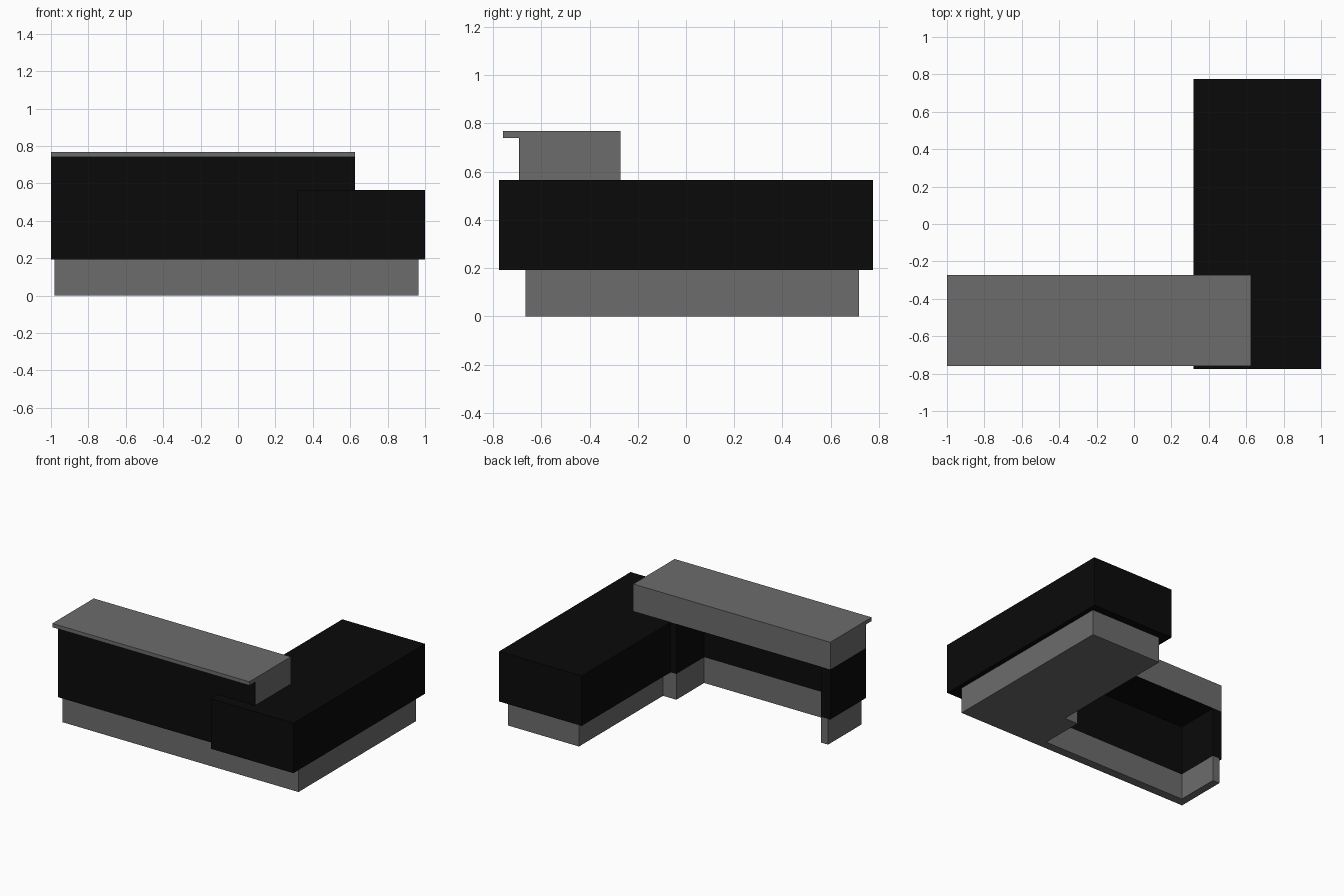
import bpy, bmesh
from mathutils import Vector

if "Cube" in bpy.data.objects:
    bpy.data.objects.remove(bpy.data.objects["Cube"])


def material(name, value):
    mat = bpy.data.materials.new(name)
    mat.diffuse_color = (value, value, value, 1)
    mat.use_nodes = True
    mat.node_tree.nodes["Principled BSDF"].inputs["Base Color"].default_value = mat.diffuse_color
    return mat


black = material("black_finish", 0.003)
grey = material("grey_finish", 0.15)


def extrude(name, points, direction, mat):
    """Solid made by pushing a flat outline along a direction."""
    bm = bmesh.new()
    face = bm.faces.new([bm.verts.new(p) for p in points])
    res = bmesh.ops.extrude_face_region(bm, geom=[face], use_keep_orig=True)
    new = [v for v in res["geom"] if isinstance(v, bmesh.types.BMVert)]
    bmesh.ops.translate(bm, verts=new, vec=Vector(direction))
    bmesh.ops.recalc_face_normals(bm, faces=bm.faces[:])
    mesh = bpy.data.meshes.new(name)
    bm.to_mesh(mesh)
    bm.free()
    mesh.materials.append(mat)
    obj = bpy.data.objects.new(name, mesh)
    bpy.context.collection.objects.link(obj)
    return obj


def plan(name, outline, z0, z1, mat):
    return extrude(name, [(x, y, z0) for x, y in outline], (0, 0, z1 - z0), mat)


def box(name, x0, x1, y0, y1, z0, z1, mat):
    return plan(name, [(x0, y0), (x1, y0), (x1, y1), (x0, y1)], z0, z1, mat)


PLINTH_TOP, DESK_TOP, LIP, TOP = 0.192, 0.565, 0.74, 0.768
LEFT, END = -1.0, 0.626      # raised counter extent in x
FRONT, BACK = -0.692, -0.272  # front panel and counter back in y

# recessed plinth following the walls of the desk, open at the knee space
plan("plinth", [(-0.982, -0.665), (0.965, -0.665), (0.965, 0.718), (0.38, 0.718),
                (0.38, BACK), (0.27, BACK), (0.27, -0.6), (-0.925, -0.6),
                (-0.925, BACK), (-0.982, BACK)], 0, PLINTH_TOP, grey)

# black desk body: front panel, end panel and the long side cabinet
plan("desk_body", [(LEFT, FRONT), (0.318, FRONT), (0.318, -0.775), (1, -0.775),
                   (1, 0.775), (0.318, 0.775), (0.318, BACK), (0.27, BACK),
                   (0.27, -0.6), (-0.925, -0.6), (-0.925, BACK), (LEFT, BACK)],
     PLINTH_TOP, DESK_TOP, black)

# black ceiling of the knee space
box("knee_space_ceiling", -0.925, 0.27, -0.6, BACK - 0.001,
    DESK_TOP - 0.003, DESK_TOP, black)

# raised grey counter with an overhanging front lip
inner = FRONT + 0.002
profile = [(inner, DESK_TOP), (BACK, DESK_TOP), (BACK, TOP),
           (-0.76, TOP), (-0.76, LIP), (inner, LIP)]
extrude("raised_counter", [(LEFT, y, z) for y, z in profile],
        (END - LEFT, 0, 0), grey)

# black facing on the front of the raised counter
box("counter_front_panel", LEFT, END, FRONT, inner, DESK_TOP, LIP, black)
